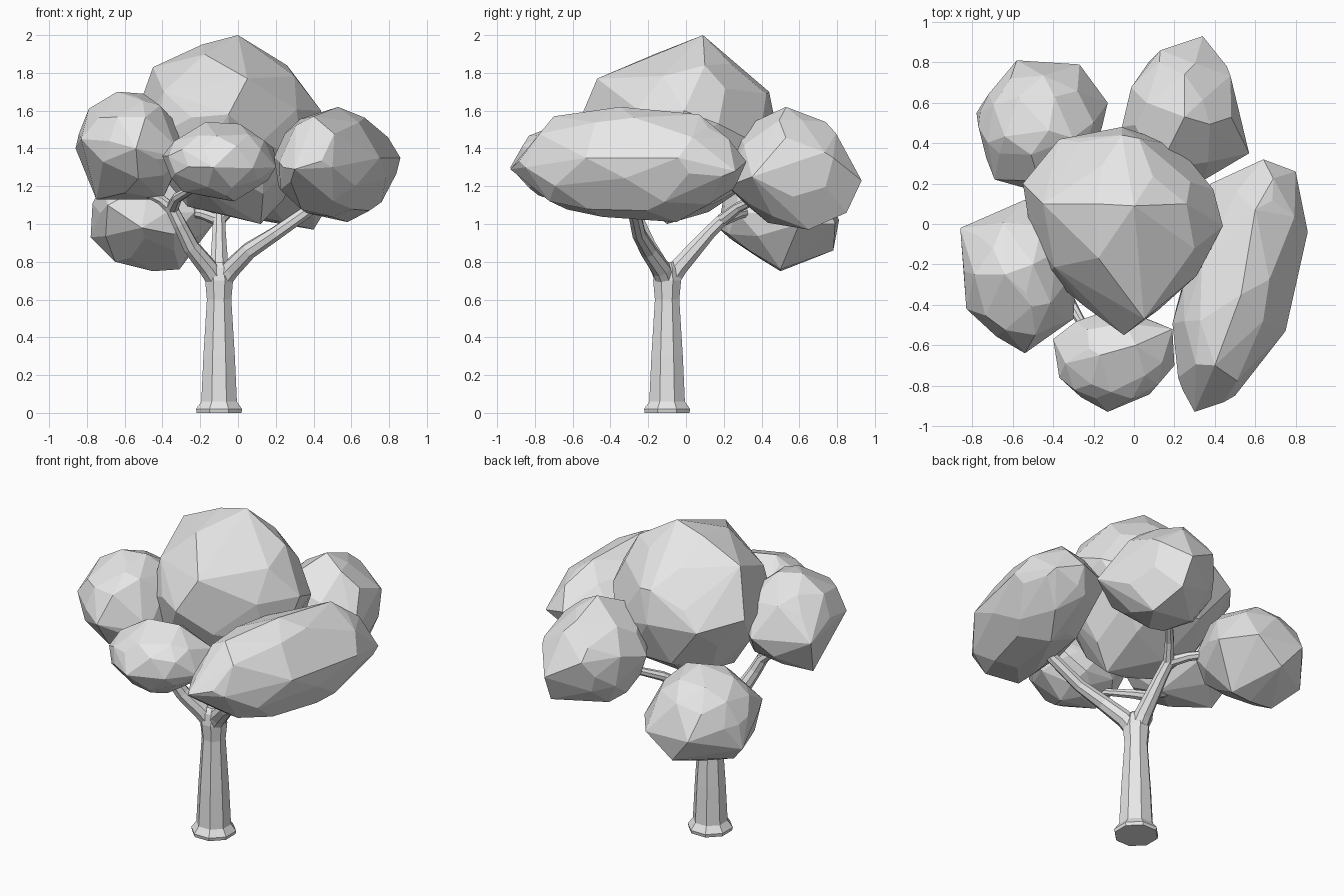
import bpy, bmesh, random, math
from mathutils import Vector, Matrix

cube = bpy.data.objects.get("Cube")
if cube:
    bpy.data.objects.remove(cube, do_unlink=True)

GREY = (0.8, 0.8, 0.8, 1.0)
grey = bpy.data.materials.new("plain_grey")
grey.use_nodes = True
grey.diffuse_color = GREY
for node in grey.node_tree.nodes:
    if node.type == 'BSDF_PRINCIPLED':
        node.inputs["Base Color"].default_value = GREY


def add_object(name, bm):
    bmesh.ops.recalc_face_normals(bm, faces=bm.faces)
    mesh = bpy.data.meshes.new(name)
    bm.to_mesh(mesh)
    bm.free()
    mesh.materials.append(grey)
    obj = bpy.data.objects.new(name, mesh)
    bpy.context.collection.objects.link(obj)
    return obj


def foliage(name, low, high, seed, peaks, turn=0, stretch=(1, 1, 1), boxy=0.95):
    """Faceted convex clump: a rough ball between two corners, pulled out to a few peaks."""
    rng = random.Random(seed)
    low, high = Vector(low), Vector(high)
    ball = bmesh.new()
    bmesh.ops.create_icosphere(ball, subdivisions=2, radius=1)
    spin = Matrix.Rotation(rng.uniform(0, 6), 3, 'X') @ Matrix.Rotation(rng.uniform(0, 6), 3, 'Z')
    yaw = Matrix.Rotation(math.radians(turn), 3, 'Z')
    points = []
    for v in ball.verts:
        p = spin @ v.co + Vector([rng.uniform(-0.15, 0.15) for _ in range(3)])
        p = p.normalized() * rng.uniform(0.96, 1.03)
        p = Vector([math.copysign(abs(c) ** boxy * s, c) for c, s in zip(p, stretch)])
        points.append(yaw @ p)
    ball.free()
    # Fit the ball just inside the bounds
    mn = [min(p[i] for p in points) for i in range(3)]
    mx = [max(p[i] for p in points) for i in range(3)]
    bm = bmesh.new()
    for p in points:
        t = [0.03 + 0.94 * (p[i] - mn[i]) / (mx[i] - mn[i]) for i in range(3)]
        bm.verts.new([low[i] + t[i] * (high[i] - low[i]) for i in range(3)])
    for p in peaks:
        bm.verts.new(p)
    # Convex shell with nearly flat facets merged
    bmesh.ops.convex_hull(bm, input=bm.verts[:])
    loose = [v for v in bm.verts if not v.link_faces]
    bmesh.ops.delete(bm, geom=loose, context='VERTS')
    bmesh.ops.dissolve_limit(bm, angle_limit=math.radians(7), verts=bm.verts[:], edges=bm.edges[:])
    return add_object(name, bm)


def limb(name, points, radii, sides=8):
    """Tapered tube along a path."""
    pts = [Vector(p) for p in points]
    up = Vector((0, 0, 1))
    bm = bmesh.new()
    rings = []
    for i, (p, r) in enumerate(zip(pts, radii)):
        tangent = pts[min(i + 1, len(pts) - 1)] - pts[max(i - 1, 0)]
        rot = up.rotation_difference(tangent.normalized())
        ring = []
        for k in range(sides):
            a = math.tau * (k + 0.5) / sides
            ring.append(bm.verts.new(p + rot @ Vector((math.cos(a) * r, math.sin(a) * r, 0))))
        rings.append(ring)
    for a, b in zip(rings, rings[1:]):
        for k in range(sides):
            n = (k + 1) % sides
            bm.faces.new((a[k], a[n], b[n], b[k]))
    bm.faces.new(rings[0][::-1])
    bm.faces.new(rings[-1])
    return add_object(name, bm)


# Trunk with flared foot and swollen fork
X = Y = -0.1
limb("trunk",
     [(X, Y, z) for z in (0, 0.02, 0.06, 0.3, 0.6, 0.7, 0.77, 0.8)],
     (0.128, 0.132, 0.102, 0.09, 0.07, 0.08, 0.07, 0.045))

# Main branches
fork = (X, Y, 0.68)
thick = (0.055, 0.052, 0.045, 0.038, 0.034)
limb("right_branch", [fork, (-0.04, -0.13, 0.76), (0.06, -0.2, 0.86),
                      (0.2, -0.25, 0.95), (0.4, -0.28, 1.09)], thick)
limb("left_branch", [fork, (-0.16, -0.14, 0.77), (-0.25, -0.2, 0.88),
                     (-0.31, -0.25, 1.0), (-0.36, -0.27, 1.1)], thick)
limb("back_branch", [fork, (-0.1, -0.04, 0.77), (-0.1, 0.04, 0.86),
                     (-0.1, 0.12, 0.95), (-0.1, 0.21, 1.04)], thick)

# Twigs reaching into the foliage
thin = (0.034, 0.028, 0.02)
limb("left_twig", [(-0.35, -0.26, 1.08), (-0.41, -0.27, 1.13), (-0.5, -0.28, 1.17)], thin)
limb("front_twig", [(-0.35, -0.26, 1.08), (-0.32, -0.38, 1.14), (-0.22, -0.56, 1.2)], thin)
limb("low_twig", [(-0.1, 0.19, 1.02), (-0.18, 0.27, 1.05), (-0.34, 0.4, 1.08)], thin)
limb("back_twig", [(-0.1, 0.19, 1.02), (-0.03, 0.28, 1.09), (0.12, 0.45, 1.17)], thin)

# Foliage clumps
foliage("crown_foliage", (-0.54, -0.5, 1.02), (0.43, 0.47, 1.95), 3, [
    (0, 0.09, 2), (-0.19, 0.1, 1.95), (-0.45, 0.1, 1.83), (0.05, -0.47, 1.77),
    (-0.05, -0.55, 1.58), (0.26, 0.1, 1.84), (0.44, -0.01, 1.6), (-0.06, 0.44, 1.7),
    (-0.06, 0.48, 1.5), (-0.55, 0.2, 1.55), (-0.37, 0.42, 1.5), (0.12, -0.1, 1)])
foliage("left_foliage", (-0.86, -0.63, 1.14), (-0.27, 0.11, 1.69), 5, [
    (-0.86, -0.02, 1.4), (-0.83, -0.42, 1.45), (-0.54, -0.64, 1.4), (-0.75, -0.2, 1.13),
    (-0.64, -0.25, 1.7), (-0.5, -0.2, 1.69), (-0.3, -0.47, 1.35), (-0.54, 0.12, 1.4),
    (-0.79, -0.25, 1.61), (-0.4, -0.25, 1.13)], turn=12, stretch=(0.8, 1, 0.8))
foliage("right_foliage", (0.17, -0.92, 1.02), (0.86, 0.31, 1.61), 8, [
    (0.3, -0.93, 1.29), (0.53, -0.35, 1.62), (0.6, 0.07, 1.58), (0.86, -0.04, 1.35),
    (0.64, 0.32, 1.33), (0.8, 0.26, 1.28), (0.58, -0.05, 1.01), (0.4, -0.7, 1.57),
    (0.24, -0.82, 1.3), (0.5, -0.85, 1.3), (0.75, -0.53, 1.35), (0.38, 0.2, 1.35)],
    turn=-17, stretch=(0.44, 1, 0.5), boxy=0.88)
foliage("front_foliage", (-0.39, -0.9, 1.12), (0.2, -0.4, 1.53), 11, [
    (-0.13, -0.93, 1.3), (-0.37, -0.76, 1.36), (-0.4, -0.57, 1.36), (0.2, -0.7, 1.3),
    (0.19, -0.52, 1.4), (-0.17, -0.65, 1.54), (0.01, -0.6, 1.53), (-0.02, -0.68, 1.12)])
foliage("back_foliage", (-0.05, 0.22, 0.98), (0.54, 0.89, 1.6), 14, [
    (0.34, 0.93, 1.23), (0.13, 0.86, 1.35), (-0.06, 0.48, 1.3), (0.46, 0.78, 1.35),
    (0.57, 0.35, 1.25), (0.35, 0.22, 1.2), (0.25, 0.53, 1.62), (0.25, 0.74, 1.54),
    (0.4, 0.65, 0.97), (0.35, 0.85, 1.06), (0.12, 0.27, 1.5)])
foliage("low_back_foliage", (-0.78, 0.18, 0.77), (-0.14, 0.8, 1.36), 17, [
    (-0.58, 0.81, 1.02), (-0.27, 0.79, 1), (-0.13, 0.6, 1), (-0.78, 0.55, 0.93),
    (-0.77, 0.48, 1.11), (-0.69, 0.22, 1.1), (-0.51, 0.17, 0.98), (-0.45, 0.5, 0.75),
    (-0.31, 0.5, 0.76), (-0.45, 0.78, 0.86), (-0.65, 0.45, 0.8)])
